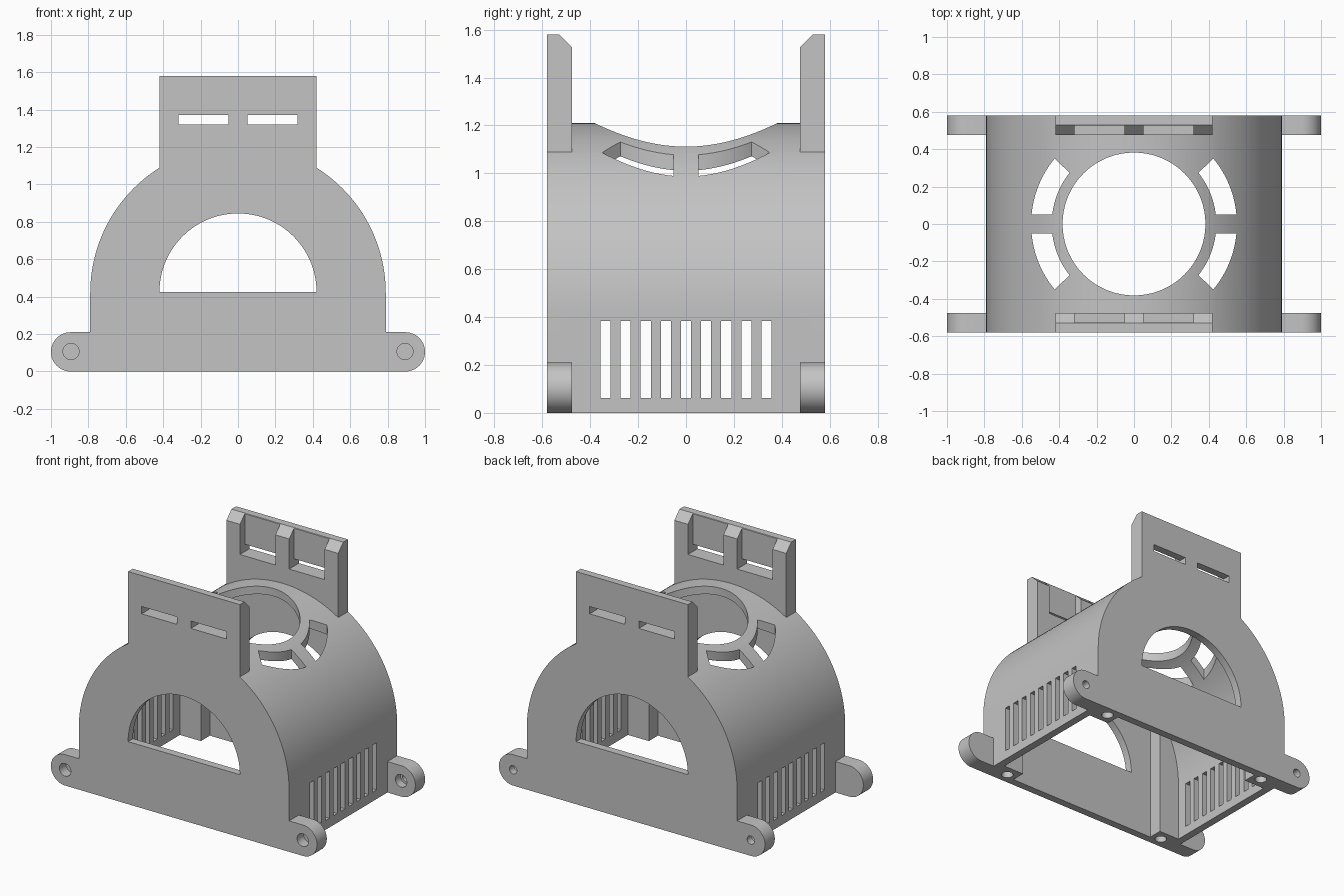
import bpy, bmesh, math

if "Cube" in bpy.data.objects:
    bpy.data.objects.remove(bpy.data.objects["Cube"])

R, CZ, HY, T = 0.79, 0.42, 0.58, 0.053   # shell radius, arc centre height, half depth, wall

grey = bpy.data.materials.new("grey plastic")
grey.diffuse_color = (0.55, 0.55, 0.55, 1)
grey.use_nodes = True
grey.node_tree.nodes["Principled BSDF"].inputs["Base Color"].default_value = grey.diffuse_color


def prism(name, pts, axis, a, b):
    """Extrude a 2D outline from a to b along an axis."""
    place = {'x': lambda u, v, d: (d, u, v),
             'y': lambda u, v, d: (u, d, v),
             'z': lambda u, v, d: (u, v, d)}[axis]
    bm = bmesh.new()
    lo = [bm.verts.new(place(u, v, a)) for u, v in pts]
    hi = [bm.verts.new(place(u, v, b)) for u, v in pts]
    bm.faces.new(lo)
    bm.faces.new(hi)
    for i in range(len(pts)):
        j = (i + 1) % len(pts)
        bm.faces.new((lo[i], lo[j], hi[j], hi[i]))
    bmesh.ops.recalc_face_normals(bm, faces=bm.faces)
    me = bpy.data.meshes.new(name)
    bm.to_mesh(me)
    bm.free()
    me.materials.append(grey)
    ob = bpy.data.objects.new(name, me)
    bpy.context.collection.objects.link(ob)
    return ob


def box(name, x0, x1, y0, y1, z0, z1):
    return prism(name, [(x0, y0), (x1, y0), (x1, y1), (x0, y1)], 'z', z0, z1)


def arc(cx, cy, r, a0, a1, n):
    return [(cx + r * math.cos(math.radians(a0 + (a1 - a0) * i / n)),
             cy + r * math.sin(math.radians(a0 + (a1 - a0) * i / n))) for i in range(n + 1)]


def circle(cx, cy, r, n=32):
    return arc(cx, cy, r, 0, 360, n)[:-1]


def combine(target, other, op):
    """Apply a boolean and remove the helper."""
    m = target.modifiers.new("bool", 'BOOLEAN')
    m.object, m.operation, m.solver = other, op, 'EXACT'
    bpy.context.view_layer.objects.active = target
    bpy.ops.object.modifier_apply(modifier=m.name)
    bpy.data.objects.remove(other)


def add(other):
    combine(housing, other, 'UNION')


def cut(other):
    combine(housing, other, 'DIFFERENCE')


# Arched outer body
housing = prism("housing", [(-R, 0), (R, 0)] + arc(0, CZ, R, 0, 180, 72), 'y', -HY, HY)

for sy in (-1, 1):
    # Upright bracket with chamfered inner top edge
    side = [(0.58, 0.9), (0.58, 1.58), (0.53, 1.58), (0.475, 1.525), (0.475, 0.9)]
    add(prism("bracket", [(sy * y, z) for y, z in side], 'x', -0.42, 0.42))
    # Rounded mounting lugs
    for sx in (-1, 1):
        lug = [(0.76, 0)] + arc(0.895, 0.105, 0.105, -90, 90, 24) + [(0.76, 0.21)]
        add(prism("lug", [(sx * x, z) for x, z in lug], 'y', sy * 0.475, sy * HY))

# Hollow interior, leaving screw posts in the corners
r = R - T
cavity = prism("cavity", [(-r, -0.1), (r, -0.1)] + arc(0, CZ, r, 0, 180, 72),
               'y', T - HY, HY - T)
for sx in (-1, 1):
    for sy in (-1, 1):
        xs, ys = sorted((sx * 0.58, sx * 0.9)), sorted((sy * 0.43, sy * 0.7))
        combine(cavity, box("post", *xs, *ys, -0.2, 1.2), 'DIFFERENCE')
cut(cavity)

# Round top opening
cut(prism("top_opening", circle(0, 0, 0.382, 72), 'z', 0.8, 1.5))

# Curved vents around the opening
a_in, a_out = (math.degrees(math.asin(0.052 / q)) for q in (0.44, 0.55))
vent = arc(0, 0, 0.55, a_out, 39.5, 12) + arc(0, 0, 0.44, 38.5, a_in, 12)
for sx in (-1, 1):
    for sy in (-1, 1):
        cut(prism("vent", [(sx * x, sy * y) for x, y in vent], 'z', 0.8, 1.4))

# Half-round windows in both end walls
cut(prism("end_window", arc(0, 0.425, 0.42, 0, 180, 48), 'y', -0.8, 0.8))

# Side cooling slots
for i in range(-4, 5):
    y = i * 0.084
    cut(box("side_slot", -1, 1, y - 0.021, y + 0.021, 0.063, 0.383))

# Bracket pockets and strap slots
for sx in (-1, 1):
    xs = sorted((sx * 0.052, sx * 0.318))
    cut(box("pocket", *xs, T - HY, HY - T, 1.32, 1.8))
    cut(box("strap_slot", *xs, -0.8, 0.8, 1.32, 1.37))

# Lug holes: blind at the front, counterbored at the back
for sx in (-1, 1):
    hole = sx * 0.893
    cut(prism("front_hole", circle(hole, 0.107, 0.043), 'y', -0.7, -0.51))
    cut(prism("back_counterbore", circle(hole, 0.107, 0.043), 'y', 0.4, 0.53))
    cut(prism("back_hole", circle(hole, 0.107, 0.028), 'y', 0.5, 0.7))
    # Screw holes under the posts
    for sy in (-1, 1):
        cut(prism("post_hole", circle(sx * 0.65, sy * 0.505, 0.038), 'z', -0.1, 0.2))

# Smooth the curves, keep edges sharp
bpy.ops.object.select_all(action='DESELECT')
housing.select_set(True)
bpy.context.view_layer.objects.active = housing
bpy.ops.object.shade_smooth_by_angle(angle=math.radians(30))
